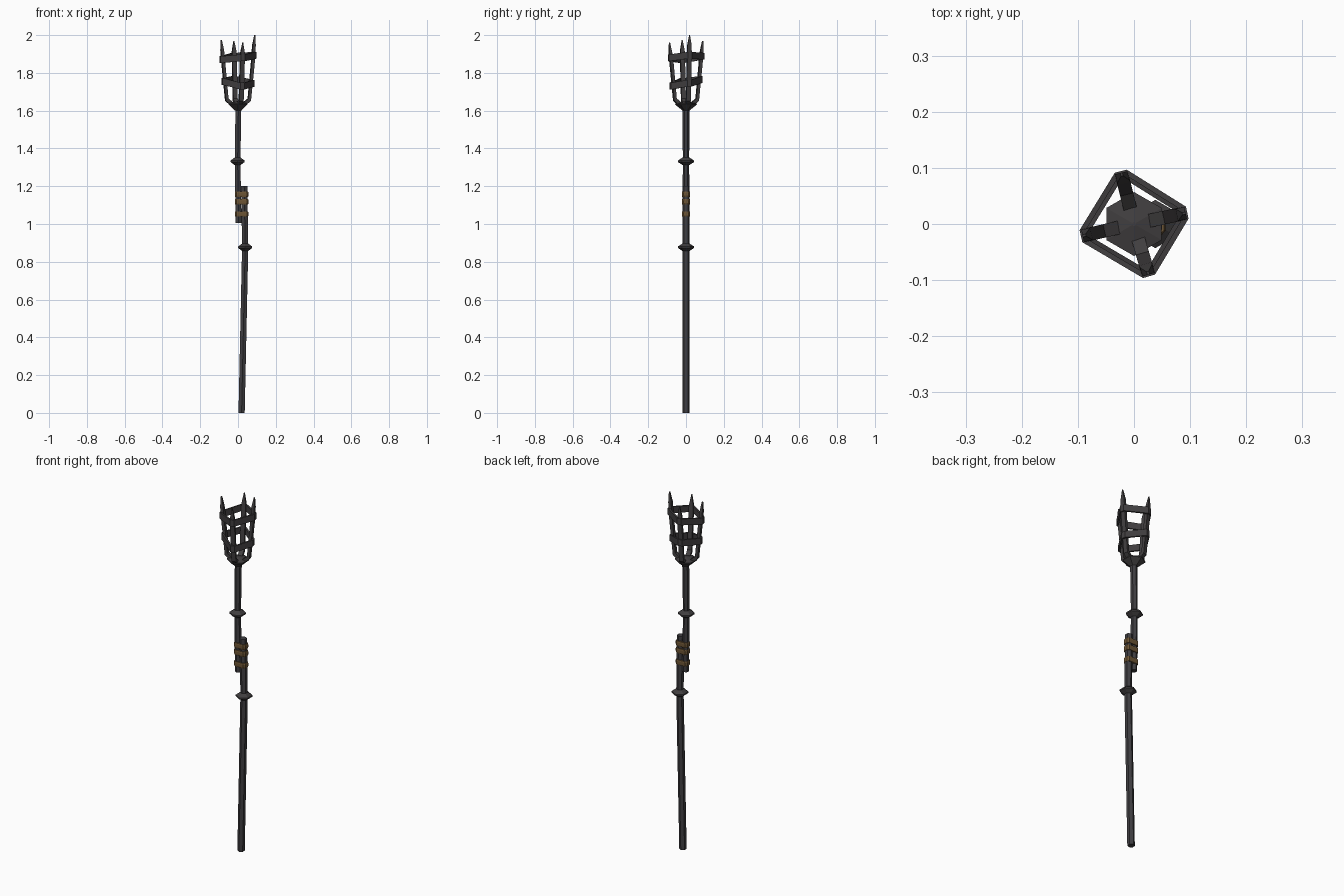
import bpy, bmesh, math
from mathutils import Vector

if "Cube" in bpy.data.objects:
    bpy.data.objects.remove(bpy.data.objects["Cube"])


def material(name, rgb):
    m = bpy.data.materials.new(name)
    m.diffuse_color = (*rgb, 1)
    m.use_nodes = True
    m.node_tree.nodes["Principled BSDF"].inputs["Base Color"].default_value = m.diffuse_color
    return m


IRON = material("dark_iron", (0.052, 0.048, 0.050))
POLE = material("dark_pole", (0.050, 0.048, 0.053))
ROPE = material("brown_rope", (0.15, 0.09, 0.035))


def loft(name, rings, mat, closed=False):
    """Skin a list of equal-length rings; cap the ends unless it is closed."""
    bm = bmesh.new()
    loops = [[bm.verts.new(p) for p in ring] for ring in rings]
    n = len(loops[0])
    pairs = list(zip(loops, loops[1:]))
    if closed:
        pairs.append((loops[-1], loops[0]))
    else:
        bm.faces.new(loops[0])
        bm.faces.new(loops[-1])
    for a, b in pairs:
        for i in range(n):
            j = (i + 1) % n
            bm.faces.new((a[i], a[j], b[j], b[i]))
    bmesh.ops.recalc_face_normals(bm, faces=bm.faces)
    me = bpy.data.meshes.new(name)
    bm.to_mesh(me)
    bm.free()
    me.materials.append(mat)
    ob = bpy.data.objects.new(name, me)
    bpy.context.collection.objects.link(ob)
    return ob


def hexagon(x, z, r):
    return [(x + r * math.cos(math.radians(30 + 60 * k)),
             r * math.sin(math.radians(30 + 60 * k)), z) for k in range(6)]


def polar(r, deg, z, side=0.0):
    a = math.radians(deg)
    return (r * math.cos(a) - side * math.sin(a),
            r * math.sin(a) + side * math.cos(a), z)


# Two overlapping hexagonal poles: (x, z, radius)
loft("lower_pole", [hexagon(*p) for p in
     [(0.019, 0, 0.019), (0.038, 0.88, 0.019), (0.033, 1.2, 0.019)]], POLE)
loft("upper_pole", [hexagon(*p) for p in
     [(0.003, 1.005, 0.018), (-0.002, 1.33, 0.017), (0.002, 1.62, 0.018)]], POLE)

# Pointed collars
for name, x, z in (("lower_collar", 0.038, 0.877), ("upper_collar", -0.002, 1.332)):
    loft(name, [hexagon(x, z + dz, r) for dz, r in
         [(-0.02, 0.018), (-0.004, 0.043), (0.004, 0.043), (0.02, 0.018)]], IRON)

# Cup below the basket
loft("basket_cup", [hexagon(0, z, r) for z, r in
     [(1.602, 0.02), (1.632, 0.057), (1.638, 0.057), (1.65, 0.004)]], IRON)

# Four bent, pointed bars and their tip heights
ANGLES = [12, 104, 193, 286]
TIPS = [2.0, 1.97, 1.975, 1.96]
for k, (ang, tip) in enumerate(zip(ANGLES, TIPS)):
    # (inner r, inner z, outer r, outer z, half width)
    sections = [(0.026, 1.642, 0.032, 1.622, 0.012),
                (0.054, 1.664, 0.068, 1.652, 0.012),
                (0.074, 1.88, 0.091, 1.88, 0.012),
                (0.078, tip - 0.055, 0.094, tip - 0.055, 0.011),
                (0.088, tip, 0.094, tip, 0.002)]
    loft(f"basket_bar_{k + 1}",
         [[polar(ri, ang, zi, -w), polar(ro, ang, zo, -w),
           polar(ro, ang, zo, w), polar(ri, ang, zi, w)]
          for ri, zi, ro, zo, w in sections], IRON)

# Crooked bands around the bars: outer radius, height at each bar
for name, r, heights in (("lower_band", 0.087, (1.745, 1.765, 1.755, 1.73)),
                         ("upper_band", 0.097, (1.893, 1.888, 1.87, 1.88))):
    rings = []
    for ang, z in zip(ANGLES, heights):
        for w in (-0.011, 0.011):
            rings.append([polar(r, ang, z - 0.018, w), polar(r, ang, z + 0.018, w),
                          polar(r - 0.01, ang, z + 0.018, w * 0.7),
                          polar(r - 0.01, ang, z - 0.018, w * 0.7)])
    loft(name, rings, IRON, closed=True)

# Rope wraps holding the poles together
for k, z in enumerate((1.158, 1.118, 1.053)):
    def outline(dz, s):
        return [(0.019 + px * s, py * s, z + dz) for px, py in
                [(-0.036, -0.012), (-0.027, -0.022), (0.028, -0.022), (0.037, -0.012),
                 (0.037, 0.012), (0.028, 0.022), (-0.027, 0.022), (-0.036, 0.012)]]
    loft(f"rope_wrap_{k + 1}", [outline(-0.014, 0.93), outline(-0.007, 1),
                                outline(0.007, 1), outline(0.014, 0.93)], ROPE)
